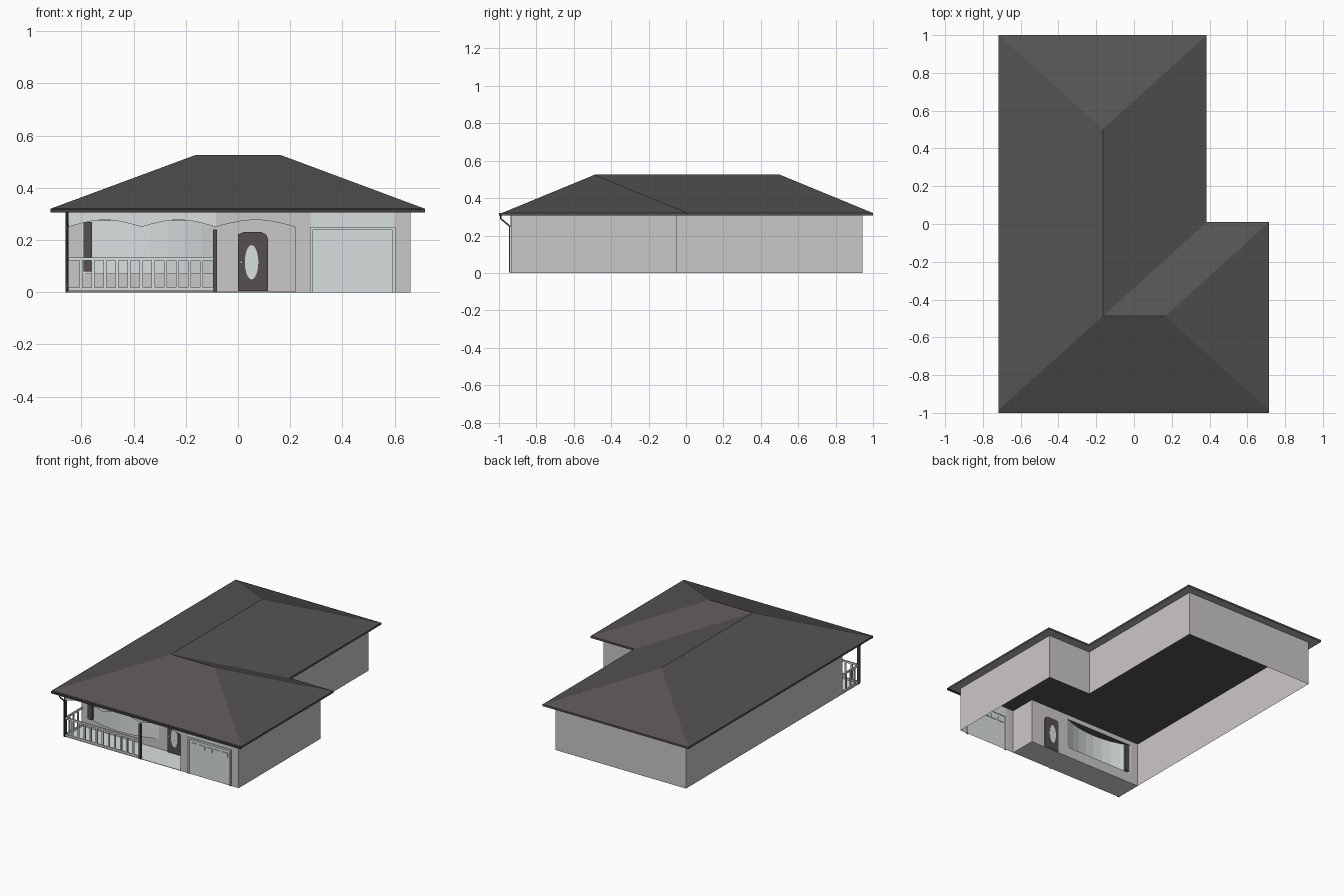
import bpy, math

if "Cube" in bpy.data.objects:
    bpy.data.objects.remove(bpy.data.objects["Cube"])


def mat(name, rgb):
    m = bpy.data.materials.new(name)
    m.diffuse_color = (*rgb, 1)
    m.use_nodes = True
    m.node_tree.nodes["Principled BSDF"].inputs["Base Color"].default_value = m.diffuse_color
    return m


ROOF = mat("roof_charcoal", (0.092, 0.086, 0.084))
WALL = mat("wall_warm_grey", (0.60, 0.58, 0.567))
LIGHT = mat("pale_trim", (0.69, 0.735, 0.735))
DARK = mat("dark_wood", (0.09, 0.08, 0.08))
SOFFIT = mat("soffit_grey", (0.45, 0.44, 0.43))
METAL = mat("gutter_black", (0.055, 0.050, 0.050))


def mesh(name, verts, faces, m):
    me = bpy.data.meshes.new(name)
    me.from_pydata([tuple(v) for v in verts], [], faces)
    me.materials.append(m)
    ob = bpy.data.objects.new(name, me)
    bpy.context.collection.objects.link(ob)
    return ob


def box(name, x0, x1, y0, y1, z0, z1, m):
    v = [(x, y, z) for x in (x0, x1) for y in (y0, y1) for z in (z0, z1)]
    f = [(0, 1, 3, 2), (4, 6, 7, 5), (0, 4, 5, 1), (2, 3, 7, 6), (0, 2, 6, 4), (1, 5, 7, 3)]
    return mesh(name, v, f, m)


def sheet(name, pts, z0, z1, m):
    """Vertical sheet following a plan path."""
    n = len(pts)
    v = [(x, y, z) for z in (z0, z1) for x, y in pts]
    return mesh(name, v, [(i, i + 1, n + i + 1, n + i) for i in range(n - 1)], m)


def plate(name, outline, y0, y1, m):
    """Front-facing outline in x, z given thickness along y."""
    n = len(outline)
    v = [(x, y, z) for y in (y0, y1) for x, z in outline]
    f = [tuple(range(n)), tuple(range(2 * n - 1, n - 1, -1))]
    f += [((i + 1) % n, i, n + i, n + (i + 1) % n) for i in range(n)]
    return mesh(name, v, f, m)


def pipe(name, pts, r, m):
    cu = bpy.data.curves.new(name, "CURVE")
    cu.dimensions = "3D"
    cu.bevel_depth = r
    cu.bevel_resolution = 1
    cu.use_fill_caps = True
    s = cu.splines.new("POLY")
    s.points.add(len(pts) - 1)
    for p, c in zip(s.points, pts):
        p.co = (*c, 1)
    cu.materials.append(m)
    ob = bpy.data.objects.new(name, cu)
    bpy.context.collection.objects.link(ob)


# hipped L-shaped roof with fascia
EAVE = [(-.718, -.985), (.716, -.985), (.716, .01), (.385, .01), (.385, 1), (-.718, 1)]
ZB, ZT, ZR = 0.307, 0.32, 0.525
top = [(x, y, ZT) for x, y in EAVE]
ridge = [(-.165, -.488, ZR), (.165, -.488, ZR), (-.165, .502, ZR)]
mesh("roof", top + ridge,
     [(0, 1, 7, 6), (1, 2, 7), (2, 3, 6, 7), (3, 4, 8, 6), (4, 5, 8), (5, 0, 6, 8)], ROOF)
sheet("fascia", EAVE + EAVE[:1], ZB, ZT, ROOF)

# ceiling inside and soffit ring outside the wall line
FY, PY = -.935, -.75
PLAN = [(-.66, FY), (.66, FY), (.66, -.05), (.33, -.05), (.33, .943), (-.66, .943)]
mesh("ceiling", [(x, y, ZB) for x, y in PLAN], [(0, 5, 4, 3), (0, 3, 2, 1)], ROOF)
mesh("soffit", [(x, y, ZB) for x, y in EAVE + PLAN],
     [(i, 6 + i, 6 + (i + 1) % 6, (i + 1) % 6) for i in range(6)], SOFFIT)

# outer walls, leaving the garage opening
GX0, GX1, GZ = .28, .60, .25
sheet("outer_walls", [(GX1, FY), *PLAN[1:], (-.66, PY)], 0, ZB, WALL)
sheet("garage_corner_wall", [(.22, PY), (.22, FY), (GX0, FY)], 0, ZB, WALL)
sheet("garage_header", [(GX0, FY), (GX1, FY)], GZ, ZB, LIGHT)

# porch back wall with window and door openings
WX0, WX1, WZ0, WZ1 = -.6, -.075, .07, .275
DX0, DX1, DZ = 0, .13, .235
for nm, a, b, c, d in (("left", -.66, WX0, 0, ZB), ("middle", WX1, DX0, 0, ZB),
                       ("under_window", WX0, WX1, 0, WZ0), ("over_window", WX0, WX1, WZ1, ZB),
                       ("over_door", DX0, DX1, DZ, ZB), ("right", DX1, .22, 0, ZB)):
    sheet("porch_wall_" + nm, [(a, PY), (b, PY)], c, d, WALL)

# bow window
N = 8
arc = [(WX0 + (WX1 - WX0) * i / N, PY - .055 * (1 - (2 * i / N - 1) ** 2)) for i in range(N + 1)]
sheet("bow_window_glass", arc, WZ0, WZ1, LIGHT)
for nm, z, m in (("sill", WZ0, WALL), ("head", WZ1, ROOF)):
    mesh("bow_window_" + nm, [(x, y, z) for x, y in arc], [tuple(range(N + 1))], m)
box("shutter", -.592, -.56, PY - .032, PY + .002, .08, .27, DARK)

# porch floor
box("porch_floor", -.66, .22, FY, PY, 0, .003, LIGHT)

# arched valance between posts
for i, (a, b) in enumerate(((-.65, -.37), (-.37, -.085), (-.085, .22))):
    bow = [(a + (b - a) * t / 10, .25 + .027 * math.sin(math.pi * t / 10)) for t in range(11)]
    plate("porch_arch", bow + [(b, ZB), (a, ZB)], FY - .002, FY + .003, WALL if i == 2 else LIGHT)

# porch posts
for x, w, h in ((-.088, .008, .24), (-.655, .006, ZB)):
    box("porch_post", x - w, x + w, FY - .004, FY + .01, 0, h, DARK)

# railings: front run and left return
for z in (.012, .128):
    box("front_rail", -.65, -.095, FY - .002, FY + .008, z - .006, z + .006, LIGHT)
    box("side_rail", -.66, -.65, FY, PY, z - .006, z + .006, LIGHT)
for i in range(1, 12):
    x = -.648 + i * .0462
    box("front_baluster", x - .006, x + .006, FY - .001, FY + .007, .012, .128, LIGHT)
for i in range(1, 4):
    y = FY + i * .0462
    box("side_baluster", -.659, -.651, y - .006, y + .006, .012, .128, LIGHT)

# front door with clipped corners, oval glass through both sides, and knob
plate("door_frame", [(DX0, 0), (DX1, 0), (DX1, DZ), (DX0, DZ)], PY - .003, PY, WALL)
plate("front_door", [(0, .004), (.115, .004), (.115, .205), (.107, .222), (.09, .23), (.02, .23),
                     (0, .222)], PY - .01, PY + .004, DARK)
oval = [(.052 + .026 * math.cos(a), .115 + .066 * math.sin(a))
        for a in (math.tau * k / 20 for k in range(20))]
for y in (PY - .013, PY + .002):
    plate("door_oval_glass", oval, y, y + .005, LIGHT)
box("door_knob", .008, .018, PY - .022, PY - .01, .11, .12, LIGHT)

# garage door, surround and window row
sheet("garage_door", [(GX0, FY), (GX1, FY)], 0, GZ, LIGHT)
for x in (GX0 - .004, GX1 - .008):
    box("garage_jamb", x, x + .012, FY - .008, FY + .004, 0, GZ, LIGHT)
box("garage_lintel", GX0, GX1, FY - .008, FY + .004, GZ - .012, GZ, LIGHT)
for i in range(5):
    x = .302 + i * .058
    box("garage_window", x, x + .044, FY - .004, FY + .004, .19, .218, LIGHT)

# gutter and downspout
box("front_gutter", -.718, .716, -1, -.98, .306, .319, METAL)
pipe("downspout", [(-.655, -.992, .31), (-.655, -.99, .29), (-.655, -.943, .25), (-.655, -.943, .005)],
     .005, METAL)
